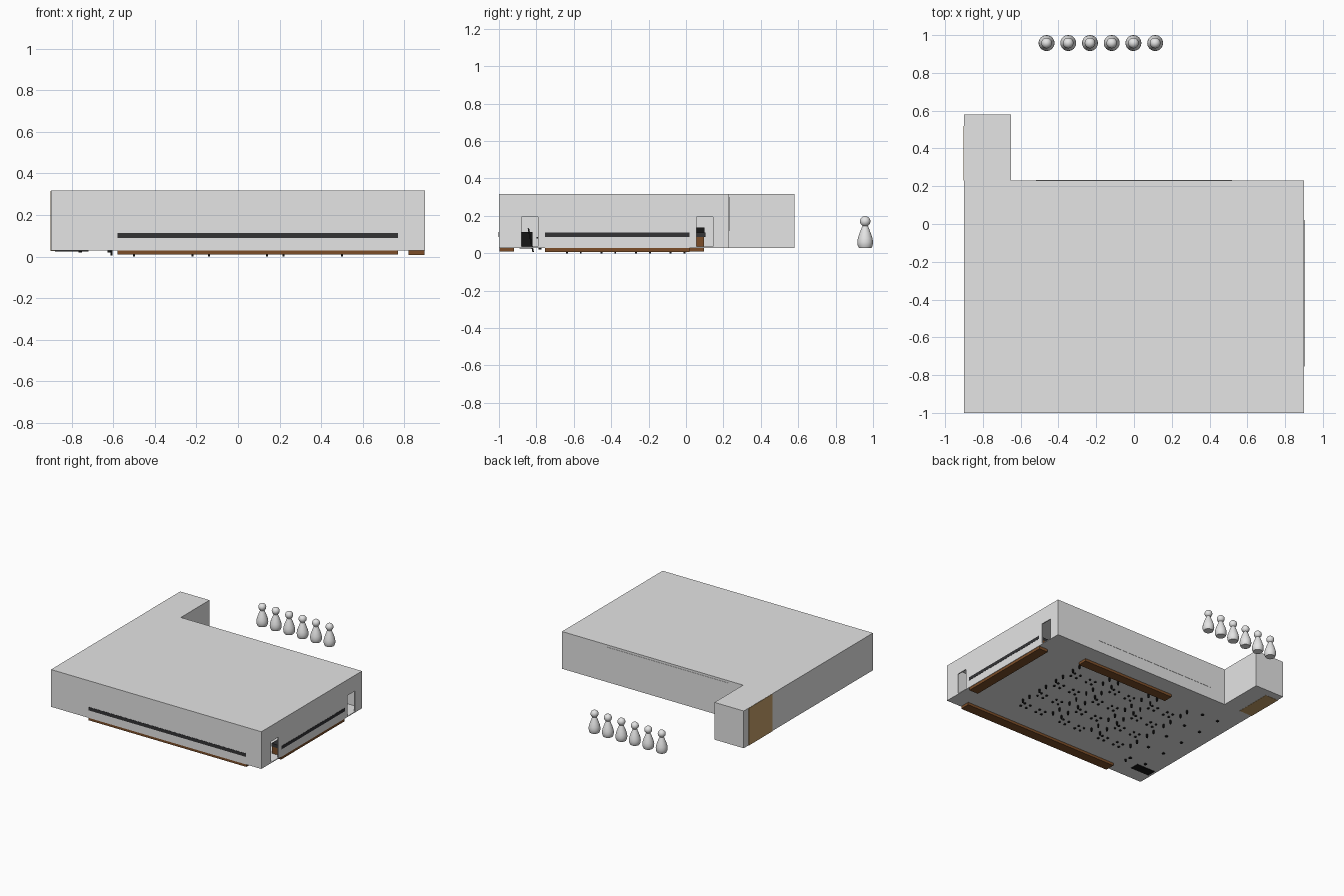
import bpy, bmesh
from mathutils import Matrix, Vector

if "Cube" in bpy.data.objects:
    bpy.data.objects.remove(bpy.data.objects["Cube"])


def material(name, rgb):
    m = bpy.data.materials.new(name)
    m.use_nodes = True
    m.diffuse_color = (*rgb, 1)
    m.node_tree.nodes["Principled BSDF"].inputs["Base Color"].default_value = (*rgb, 1)
    return m


PALE = material("pale_grey", (0.78, 0.78, 0.78))
WOOD = material("dark_wood", (0.2, 0.076, 0.022))
TAN = material("tan_wood", (0.56, 0.35, 0.14))
SLATE = material("slate_black", (0.033, 0.033, 0.036))
BLACK = material("black", (0.008, 0.008, 0.008))


def add_object(name, bm, mat):
    bmesh.ops.recalc_face_normals(bm, faces=bm.faces)
    me = bpy.data.meshes.new(name)
    bm.to_mesh(me)
    bm.free()
    me.materials.append(mat)
    ob = bpy.data.objects.new(name, me)
    bpy.context.collection.objects.link(ob)
    return ob


def boxes(name, spans, mat):
    """One object from boxes given as (x0, x1, y0, y1, z0, z1)."""
    bm = bmesh.new()
    for x0, x1, y0, y1, z0, z1 in spans:
        place = Matrix.Translation(((x0 + x1) / 2, (y0 + y1) / 2, (z0 + z1) / 2))
        size = Matrix.Diagonal((x1 - x0, y1 - y0, z1 - z0, 1))
        bmesh.ops.create_cube(bm, size=1, matrix=place @ size)
    return add_object(name, bm, mat)


def l_prism(name, inset, z0, z1):
    """Rectangular hall with a narrow wing behind its right end."""
    i = inset
    outline = [(-0.9 + i, -1 + i), (0.9 - i, -1 + i), (0.9 - i, 0.23 - i),
               (-0.65 - i, 0.23 - i), (-0.65 - i, 0.58 - i), (-0.9 + i, 0.58 - i)]
    bm = bmesh.new()
    face = bm.faces.new([bm.verts.new((x, y, z0)) for x, y in outline])
    up = bmesh.ops.extrude_face_region(bm, geom=[face])
    bmesh.ops.translate(bm, vec=(0, 0, z1 - z0),
                        verts=[v for v in up["geom"] if isinstance(v, bmesh.types.BMVert)])
    return add_object(name, bm, PALE)


# Hollow building with two doorways in the left wall
FLOOR = 0.035
building = l_prism("building_shell", 0, 0.029, 0.317)
room = l_prism("room_cutter", 0.008, FLOOR, 0.311)
doors = boxes("door_cutter", [(0.85, 0.95, y, y + 0.09, FLOOR, 0.195)
                              for y in (-0.88, 0.055)], PALE)
for cutter in (room, doors):
    cut = building.modifiers.new(cutter.name, "BOOLEAN")
    cut.operation = "DIFFERENCE"
    cut.solver = "EXACT"
    cut.object = cutter
    cutter.hide_render = True
    cutter.hide_viewport = True
    cutter.hide_set(True)

# Long counters: wooden bases reach below the floor, tops just break the walls
boxes("front_counter_base", [(-0.58, 0.77, -0.997, -0.92, 0.009, 0.088)], WOOD)
boxes("front_counter_top", [(-0.58, 0.77, -1.0015, -0.915, 0.088, 0.114)], SLATE)
boxes("side_counter_base", [(0.82, 0.897, -0.755, 0.02, 0.007, 0.088)], WOOD)
boxes("side_counter_top", [(0.815, 0.9015, -0.755, 0.02, 0.087, 0.112)], SLATE)
boxes("teacher_counter_base", [(-0.27, 0.53, 0.02, 0.095, 0.009, 0.088)], WOOD)
boxes("teacher_counter_top", [(-0.27, 0.53, 0.015, 0.105, 0.088, 0.112)], SLATE)
boxes("counter_monitor", [(0.1, 0.2, 0.055, 0.1, 0.112, 0.137)], BLACK)

# Wall board at the back and wooden closet in the wing
boxes("wall_board", [(-0.52, 0.52, 0.215, 0.232, 0.12, 0.3)], PALE)
boxes("wing_closet", [(-0.902, -0.79, 0.23, 0.52, 0.0275, 0.316)], TAN)

# Rows of desks with chairs; the feet show beneath the floor
desk_tops, desk_legs, seats, chair_legs = [], [], [], []


def four_legs(cx, cy, dx, dy, r, z0, z1):
    return [(cx + sx * dx - r, cx + sx * dx + r, cy + sy * dy - r, cy + sy * dy + r, z0, z1)
            for sx in (-1, 1) for sy in (-1, 1)]


for cx in (-0.36, 0.0, 0.36):
    for row in range(4):
        cy = -0.6 + row * 0.185
        desk_tops.append((cx - 0.15, cx + 0.15, cy - 0.045, cy + 0.045, 0.095, 0.103))
        desk_legs += four_legs(cx, cy, 0.14, 0.037, 0.005, 0.0, 0.096)
        for side in (-0.07, 0.07):
            sx, sy = cx + side, cy - 0.09
            seats.append((sx - 0.03, sx + 0.03, sy - 0.028, sy + 0.028, 0.068, 0.074))
            seats.append((sx - 0.03, sx + 0.03, sy - 0.03, sy - 0.025, 0.074, 0.115))
            chair_legs += four_legs(sx, sy, 0.025, 0.022, 0.006, 0.02, 0.07)
for x in (-0.76, -0.62):
    for row in range(5):
        y = -0.78 + row * 0.2
        seats.append((x - 0.02, x + 0.02, y - 0.02, y + 0.02, 0.08, 0.086))
        chair_legs.append((x - 0.008, x + 0.008, y - 0.008, y + 0.008, 0.02, 0.082))
boxes("desk_tops", desk_tops, WOOD)
boxes("desk_legs", desk_legs, BLACK)
boxes("seats", seats, SLATE)
boxes("chair_legs", chair_legs, BLACK)

# Cabinet and leaning stand seen through the near doorway
boxes("cabinet", [(-0.88, -0.72, -0.89, -0.82, 0.025, 0.115)], BLACK)
stand = boxes("leaning_stand", [(-0.005, 0.005, -0.004, 0.004, -0.065, 0.065)], BLACK)
stand.location = (-0.61, -0.83, 0.07)
stand.rotation_euler.x = 0.2


# Row of rounded figures standing behind the building
def figure(name, x):
    profile = [(0, 0.029), (0.034, 0.029), (0.04, 0.042), (0.042, 0.06), (0.039, 0.08),
               (0.031, 0.105), (0.022, 0.128), (0.015, 0.146), (0, 0.15)]
    bm = bmesh.new()
    verts = [bm.verts.new((r, 0, z)) for r, z in profile]
    edges = [bm.edges.new(pair) for pair in zip(verts, verts[1:])]
    bmesh.ops.spin(bm, geom=verts + edges, axis=(0, 0, 1), cent=(0, 0, 0),
                   angle=6.283185, steps=32)
    bmesh.ops.remove_doubles(bm, verts=bm.verts, dist=0.0001)
    bmesh.ops.create_uvsphere(bm, u_segments=32, v_segments=16, radius=0.028,
                              matrix=Matrix.Translation((0, 0, 0.171)))
    ob = add_object(name, bm, PALE)
    ob.location = Vector((x, 0.958, 0))
    bpy.ops.object.select_all(action="DESELECT")
    bpy.context.view_layer.objects.active = ob
    ob.select_set(True)
    bpy.ops.object.shade_smooth_by_angle()


for i in range(6):
    figure(f"figure_{i + 1}", -0.463 + i * 0.115)
